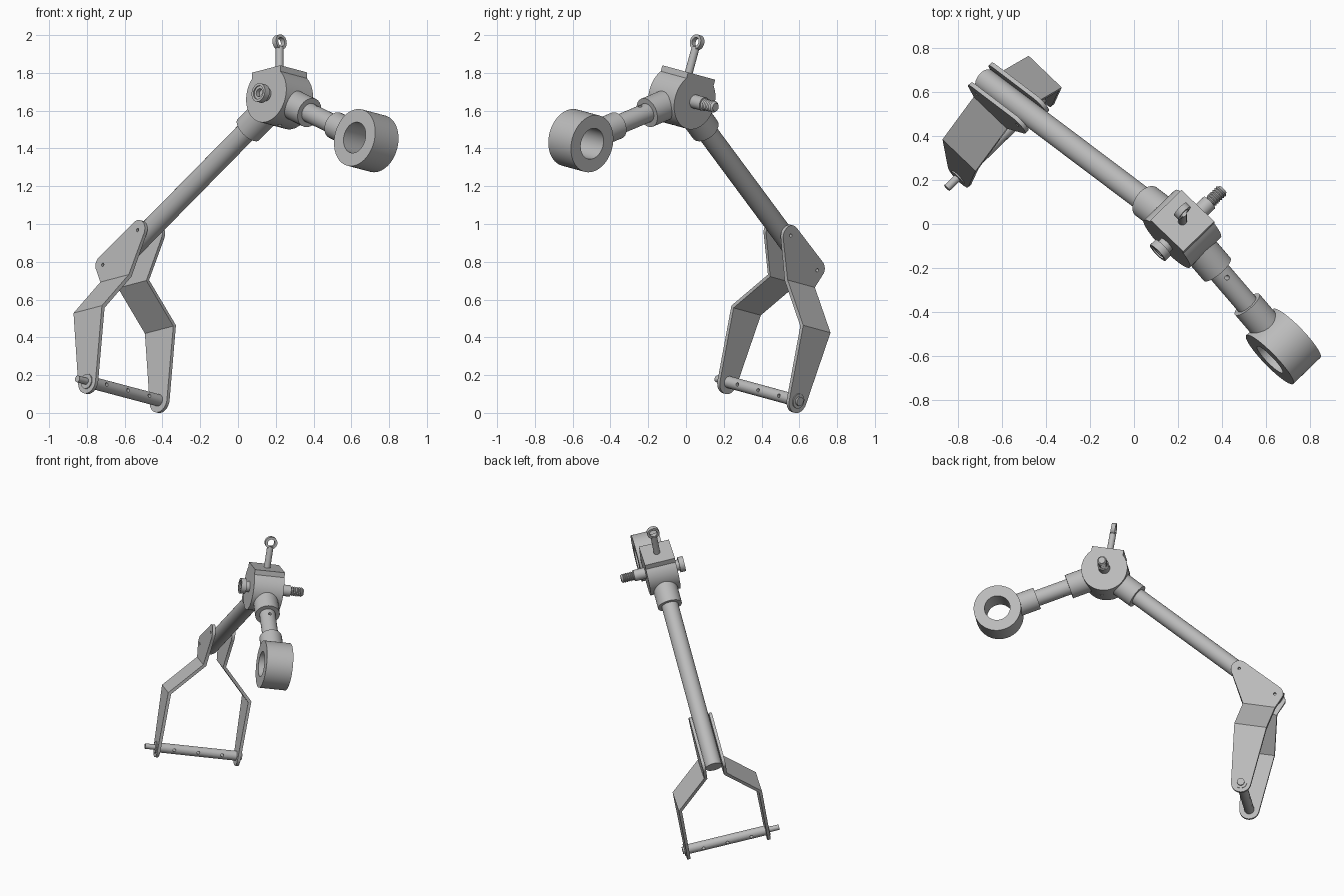
import bpy, bmesh
from math import cos, sin, radians, pi, acos, degrees
from mathutils import Vector, Matrix

cube = bpy.data.objects.get("Cube")
if cube:
    bpy.data.objects.remove(cube, do_unlink=True)

# Tilted frame of the linkage: Y is the pivot axis, Z points along the eye bolt
pivot = Vector((0.705, 0.684, -0.187)).normalized()
up = (Vector((0, 0.264, 0.965)) - pivot * pivot.dot((0, 0.264, 0.965))).normalized()
side = pivot.cross(up)
FRAME = Matrix((side, pivot, up)).transposed().to_4x4()
FRAME.translation = (0.22, -0.022, 1.667)

X, Y, Z = Vector((1, 0, 0)), Vector((0, 1, 0)), Vector((0, 0, 1))
O = Vector()

steel = bpy.data.materials.new("grey steel")
steel.use_nodes = True
GREY = (0.5, 0.5, 0.5, 1)
steel.diffuse_color = GREY
steel.node_tree.nodes["Principled BSDF"].inputs["Base Color"].default_value = GREY


def finish(name, bm):
    bmesh.ops.recalc_face_normals(bm, faces=bm.faces)
    mesh = bpy.data.meshes.new(name)
    bm.to_mesh(mesh)
    bm.free()
    mesh.materials.append(steel)
    ob = bpy.data.objects.new(name, mesh)
    bpy.context.collection.objects.link(ob)
    ob.matrix_world = FRAME
    return ob


def activate(ob):
    bpy.ops.object.select_all(action='DESELECT')
    ob.select_set(True)
    bpy.context.view_layer.objects.active = ob


def smooth(ob):
    activate(ob)
    bpy.ops.object.shade_smooth_by_angle(angle=radians(30))
    return ob


def lathe(name, origin, axis, profile, closed=False, segs=40):
    """Turn (distance, radius) points around an axis; closed makes a hollow ring."""
    bm = bmesh.new()
    turn = axis.to_track_quat('Z', 'Y')
    rings = []
    for d, r in profile:
        rings.append([bm.verts.new(origin + turn @ Vector(
            (r * cos(2 * pi * i / segs), r * sin(2 * pi * i / segs), d))) for i in range(segs)])
    pairs = list(zip(rings, rings[1:]))
    if closed:
        pairs.append((rings[-1], rings[0]))
    else:
        bm.faces.new(rings[0])
        bm.faces.new(rings[-1])
    for a, b in pairs:
        for i in range(segs):
            j = (i + 1) % segs
            bm.faces.new((a[i], a[j], b[j], b[i]))
    return smooth(finish(name, bm))


def rod(name, origin, axis, start, end, r, segs=40):
    return lathe(name, origin, axis, [(start, r), (end, r)], segs=segs)


def ring(name, origin, axis, half, inner, outer):
    return lathe(name, origin, axis,
                 [(-half, inner), (-half, outer), (half, outer), (half, inner)], True, 64)


def drill(ob, points, axis, r, reach):
    """Cut small round holes through a part."""
    for p in points:
        cutter = rod("drill_cutter", p, axis, -reach, reach, r, 16)
        cutter.hide_render = True
        bpy.context.view_layer.update()
        mod = ob.modifiers.new("hole", 'BOOLEAN')
        mod.operation, mod.solver, mod.object = 'DIFFERENCE', 'EXACT', cutter
        activate(ob)
        bpy.ops.object.modifier_apply(modifier=mod.name)
        bpy.data.objects.remove(cutter, do_unlink=True)
    smooth(ob)


def arc(cx, cz, r, a0, a1, n=12):
    return [(cx + r * cos(radians(a0 + (a1 - a0) * i / n)),
             cz + r * sin(radians(a0 + (a1 - a0) * i / n))) for i in range(n + 1)]


# Hub: round body with a raised square top
HALF, R, W, TOP = 0.1, 0.15, 0.105, 0.14
corner = degrees(acos(W / R))
outline = [(W, TOP), (-W, TOP)] + arc(0, 0, R, 180 - corner, 360 + corner, 48)
bm = bmesh.new()
face = bm.faces.new([bm.verts.new((x, -HALF, z)) for x, z in outline])
new = bmesh.ops.extrude_face_region(bm, geom=[face])["geom"]
bmesh.ops.translate(bm, vec=Y * 2 * HALF,
                    verts=[v for v in new if isinstance(v, bmesh.types.BMVert)])
hub = smooth(finish("hub", bm))
drill(hub, [Vector((0, 0, -R))], Z, 0.012, 0.04)

# Two arms leave the hub, each through a collar
tilt = radians(29)
ring_dir = Vector((cos(tilt), 0, -sin(tilt)))
tube_dir = Vector((-cos(tilt), 0, -sin(tilt)))
rod("tube_collar", O, tube_dir, 0.08, 0.265, 0.08)
rod("long_tube", O, tube_dir, 0.2, 1.45, 0.055)
rod("ring_collar", O, ring_dir, 0.08, 0.255, 0.08)
short = rod("short_rod", O, ring_dir, 0.2, 0.52, 0.052)
drill(short, [ring_dir * 0.3], ring_dir.cross(Y), 0.011, 0.08)

# Large end ring with its socket
RING = ring_dir * 0.74
ring("end_ring", RING, Y, 0.0875, 0.083, 0.154)
rod("ring_socket", O, ring_dir, 0.475, 0.63, 0.073)

# Eye bolt on top of the hub
rod("eye_stem", O, Z, 0.13, 0.28, 0.021, 24)
ring("eye", Z * 0.306, X, 0.014, 0.024, 0.04)

# Pivot bolt: socket head in front, threaded end behind
lathe("bolt_head", O, -Y, [(0.09, 0.036), (0.125, 0.036), (0.125, 0.05), (0.16, 0.05),
                           (0.16, 0.036), (0.153, 0.036), (0.153, 0.022), (0.13, 0.022)])
rod("bolt_sleeve", O, Y, 0.09, 0.175, 0.037)
thread = [(0.17, 0.022)]
for i in range(7):
    thread += [(0.177 + i * 0.012, 0.031), (0.183 + i * 0.012, 0.025)]
lathe("bolt_thread", O, Y, thread + [(0.262, 0.022)])

# Fork plates: flat against the tube, spread outward, then straight down to the pin
HOLE_A, HOLE_B, PIN = (-0.985, -0.55), (-1.245, -0.69), (-1.162, -1.385)
NEAR, FAR = 0.066, 0.268
BEND_HIGH, BEND_LOW = -0.785, -0.995
RIGHT, LEFT = -1.05, -1.262


def fork_plate(name, s):
    bm = bmesh.new()

    def put(points, d):
        return [bm.verts.new((x, s * d, z)) for x, z in points]

    high = put([(LEFT, BEND_HIGH), (RIGHT, BEND_HIGH)], NEAR)
    low = put([(LEFT, BEND_LOW), (RIGHT, BEND_LOW)], FAR)
    crown = put(arc(*HOLE_A, 0.055, -29, 118) + arc(*HOLE_B, 0.055, 118, 185), NEAR)
    foot = put(arc(*PIN, 0.065, 187, 353, 20), FAR)
    bm.faces.new(crown + high)
    bm.faces.new([high[0], low[0], low[1], high[1]])
    bm.faces.new([low[0]] + foot + [low[1]])
    ob = finish(name, bm)
    mod = ob.modifiers.new("thickness", 'SOLIDIFY')
    mod.thickness, mod.offset, mod.use_even_offset = 0.02, 0, True
    activate(ob)
    bpy.ops.object.modifier_apply(modifier=mod.name)
    drill(ob, [Vector((x, s * NEAR, z)) for x, z in (HOLE_A, HOLE_B)], Y, 0.009, 0.03)


fork_plate("front_fork_plate", -1)
fork_plate("rear_fork_plate", 1)

# Cross pin with drilled holes, washers, a stud in front and a nut behind
pin_at = Vector((PIN[0], 0, PIN[1]))
pin = rod("cross_pin", pin_at, Y, -FAR, FAR, 0.032)
drill(pin, [pin_at + Y * d for d in (-0.16, 0, 0.16)], X, 0.01, 0.06)
for name, s in (("front_washer", -1), ("rear_washer", 1)):
    rod(name, pin_at, Y * s, FAR, FAR + 0.016, 0.04)
rod("pin_stud", pin_at, -Y, FAR, 0.35, 0.018, 16)
rod("pin_nut", pin_at, Y, FAR, 0.295, 0.024, 16)
bpy.ops.object.select_all(action='DESELECT')
